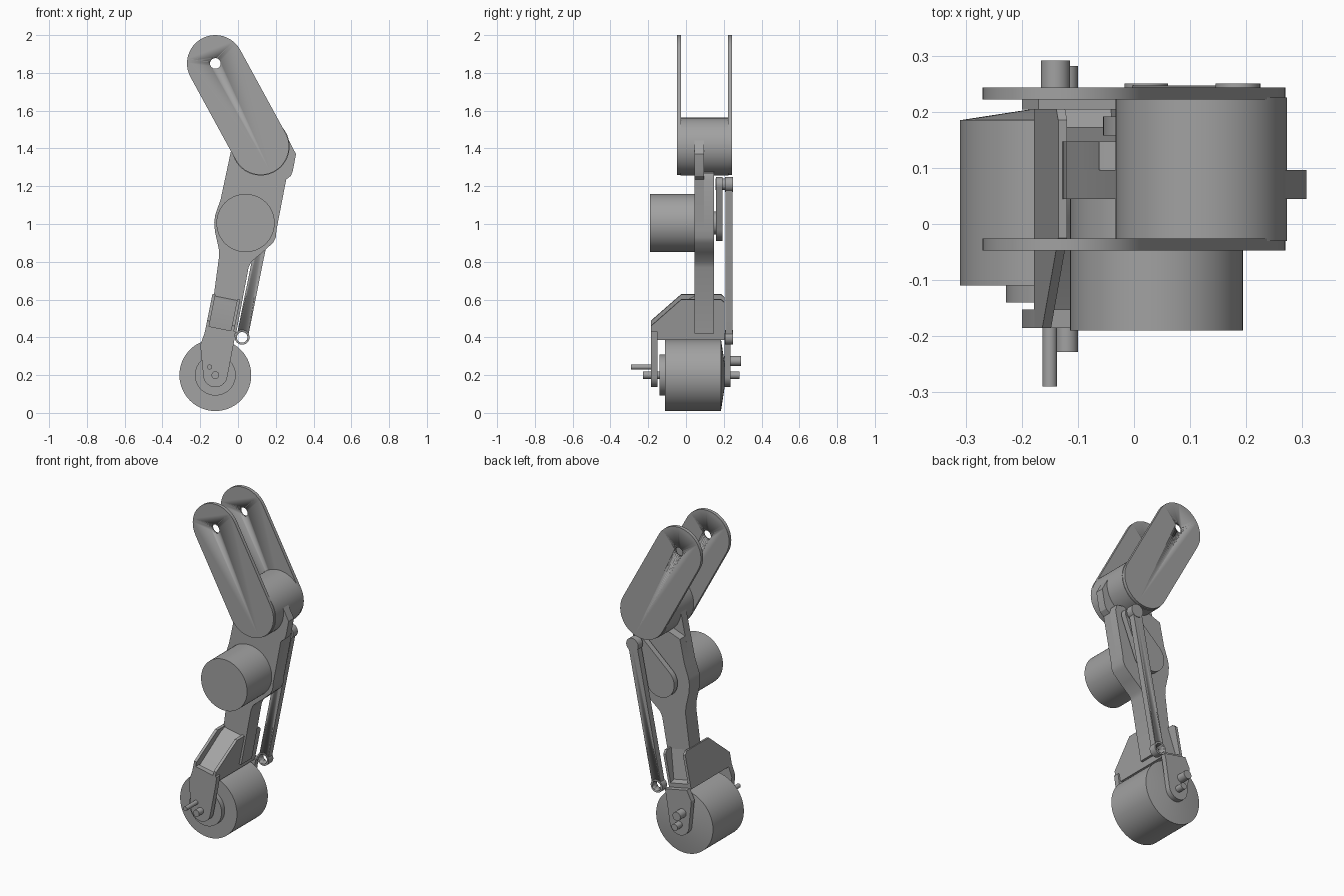
import bpy, bmesh
from math import sin, cos, pi, acos, atan2, hypot

cube = bpy.data.objects.get("Cube")
if cube:
    bpy.data.objects.remove(cube)

grey = bpy.data.materials.new("plain_grey")
grey.use_nodes = True
COLOUR = (0.36, 0.36, 0.36, 1)
grey.diffuse_color = COLOUR
grey.node_tree.nodes["Principled BSDF"].inputs["Base Color"].default_value = COLOUR

AXLE = (-0.12, 0.2)
KNEE = (0.12, 1.41)
HIP = (-0.12, 1.85)
MOTOR = (0.04, 1.005)
CRANK = (0.185, 1.21)
ROD_END = (0.022, 0.4)
TILT = 0.2


def finish(name, bm):
    """Turn a bmesh into a shaded grey object."""
    bmesh.ops.recalc_face_normals(bm, faces=bm.faces)
    mesh = bpy.data.meshes.new(name)
    bm.to_mesh(mesh)
    bm.free()
    mesh.materials.append(grey)
    obj = bpy.data.objects.new(name, mesh)
    bpy.context.collection.objects.link(obj)
    bpy.ops.object.select_all(action='DESELECT')
    obj.select_set(True)
    bpy.context.view_layer.objects.active = obj
    bpy.ops.object.shade_smooth_by_angle(angle=0.5)
    return obj


def extrude(name, start, end):
    """Solid between two matching outlines."""
    bm = bmesh.new()
    a = [bm.verts.new(p) for p in start]
    b = [bm.verts.new(p) for p in end]
    bm.faces.new(a)
    bm.faces.new(b)
    for i in range(len(a)):
        j = (i + 1) % len(a)
        bm.faces.new((a[i], a[j], b[j], b[i]))
    return finish(name, bm)


def plate(name, outline, y0, y1):
    """Outline in x and z, given thickness along y."""
    return extrude(name, [(x, y0, z) for x, z in outline], [(x, y1, z) for x, z in outline])


def across(name, outline, u0, u1):
    """Outline in y and leg height, extruded across the tilted leg."""
    def place(u, y, h):
        return (AXLE[0] + u * cos(TILT) + h * sin(TILT), y,
                AXLE[1] - u * sin(TILT) + h * cos(TILT))
    return extrude(name, [place(u0, y, h) for y, h in outline],
                   [place(u1, y, h) for y, h in outline])


def arc(centre, r, a0, a1, n=24):
    return [(centre[0] + r * cos(a0 + (a1 - a0) * i / n),
             centre[1] + r * sin(a0 + (a1 - a0) * i / n)) for i in range(n + 1)]


def link(p, r, q, s):
    """Outline around two circles joined by tangents."""
    dx, dz = q[0] - p[0], q[1] - p[1]
    a, b = atan2(dz, dx), acos((r - s) / hypot(dx, dz))
    return arc(p, r, a + b, a + 2 * pi - b) + arc(q, s, a - b, a + b)


def lathe(name, centre, profile, n=64):
    """Turned solid along y from (radius, y) steps."""
    bm = bmesh.new()
    rings = [[bm.verts.new((centre[0] + r * cos(2 * pi * i / n), y,
                            centre[1] + r * sin(2 * pi * i / n))) for i in range(n)]
             for r, y in profile]
    bm.faces.new(rings[0])
    bm.faces.new(rings[-1])
    for a, b in zip(rings, rings[1:]):
        for i in range(n):
            j = (i + 1) % n
            bm.faces.new((a[i], a[j], b[j], b[i]))
    return finish(name, bm)


def rod(name, centre, r, y0, y1):
    return lathe(name, centre, [(r, y0), (r, y1)])


def drill(obj, centre, r):
    """Cut a round hole along y."""
    cutter = rod("cutter", centre, r, -1, 1)
    cutter.hide_render = True
    mod = obj.modifiers.new("hole", 'BOOLEAN')
    mod.operation = 'DIFFERENCE'
    mod.solver = 'EXACT'
    mod.object = cutter
    bpy.context.view_layer.objects.active = obj
    bpy.ops.object.modifier_apply(modifier=mod.name)
    bpy.data.objects.remove(cutter)


# Thigh: two drilled side plates around the knee drum
for side, y in (("front", -0.047), ("back", 0.222)):
    thigh = plate(side + "_thigh_plate", link(HIP, 0.15, KNEE, 0.15), y, y + 0.021)
    drill(thigh, HIP, 0.028)
rod("knee_drum", KNEE, 0.153, -0.03, 0.225)

# Shin: a full front layer with the knee stop, and a shorter back layer
left = [(-0.155, 0.42), (-0.1, 0.83), (-0.102, 0.87)] + \
    [(-0.122, 0.96), (-0.126, 1.01), (-0.12, 1.05), (-0.092, 1.13)]
right = [(0.204, 0.97), (0.2, 0.93), (0.185, 0.9), (0.13, 0.85), (0.07, 0.8), (0.056, 0.77),
         (-0.01, 0.42)]
plate("shin_front_layer", left + [(-0.03, 1.42), (0.05, 1.5), (0.26, 1.46), (0.307, 1.37),
                                  (0.29, 1.28), (0.28, 1.255), (0.255, 1.235)] + right,
      0.045, 0.096)
plate("shin_back_layer", left + [(-0.062, 1.27), (0.02, 1.3), (0.245, 1.27), (0.255, 1.235)]
      + right, 0.096, 0.147)

# Drive motor, crank and push rod
rod("motor", MOTOR, 0.154, -0.19, 0.046)
rod("motor_shaft", MOTOR, 0.06, 0.14, 0.17)
plate("crank", link(MOTOR, 0.095, CRANK, 0.038), 0.158, 0.192)
rod("crank_pin", CRANK, 0.03, 0.155, 0.22)
bar = plate("push_rod", link(ROD_END, 0.03, CRANK, 0.03), 0.21, 0.247)
drill(bar, ROD_END, 0.029)
rod("push_rod_top_eye", CRANK, 0.04, 0.206, 0.25)
eye = rod("push_rod_lower_eye", ROD_END, 0.039, 0.206, 0.25)
drill(eye, ROD_END, 0.028)

# Fork: recessed core between two ribs, with an arm on each side of the wheel
rib = [(-0.185, 0.2), (-0.185, 0.275), (-0.025, 0.418), (0.185, 0.418), (0.205, 0.4),
       (0.205, 0.2)]
core = [(-0.185, 0.2), (-0.185, 0.225), (-0.15, 0.235), (0.01, 0.39), (0.045, 0.41),
        (0.147, 0.41), (0.172, 0.24), (0.205, 0.23), (0.205, 0.2)]
across("fork_core", core, -0.098, 0.048)
across("fork_left_rib", rib, 0.034, 0.05)
across("fork_right_rib", rib, -0.1, -0.084)
low_arc = arc(AXLE, 0.064, pi, 2 * pi - 0.15)
front_arm = low_arc + [(-0.022, 0.37), (-0.013, 0.43), (-0.163, 0.46), (-0.2, 0.36)]
back_arm = low_arc + [(-0.03, 0.36), (-0.022, 0.39), (-0.17, 0.42), (-0.2, 0.36)]
plate("fork_front_arm", front_arm, -0.185, -0.152)
plate("fork_back_arm", back_arm, 0.204, 0.235)

# Wheel with a raised front hub and a shallow domed back
lathe("wheel", AXLE, [(0.108, -0.14), (0.108, -0.11), (0.19, -0.11), (0.19, 0.185),
                      (0.06, 0.205)], 96)

# Axle and small pins
rod("axle", AXLE, 0.02, -0.228, 0.282)
rod("front_pin", (-0.15, 0.243), 0.013, -0.29, -0.15)
rod("back_pin", (-0.14, 0.275), 0.026, 0.2, 0.291)
